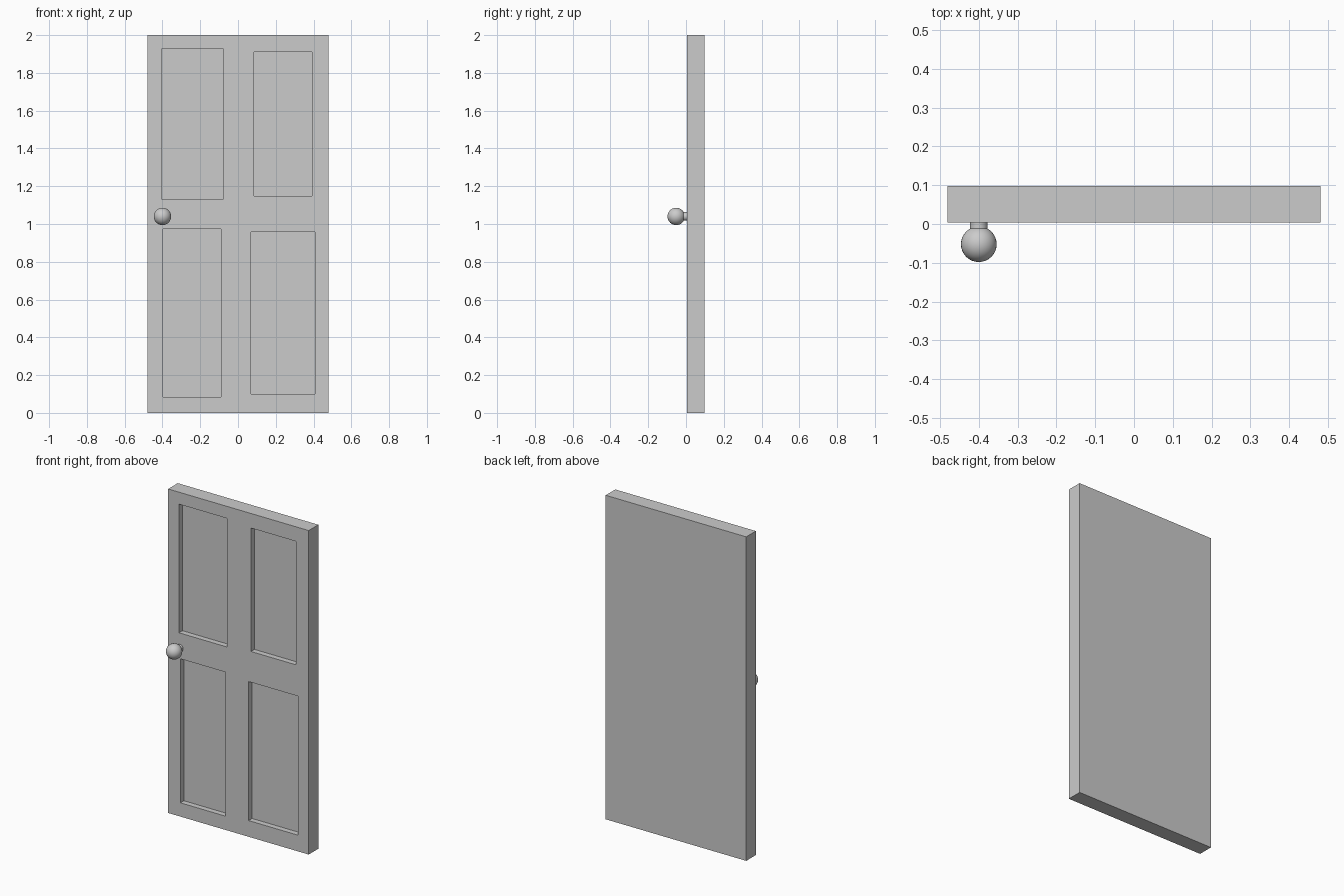
import bpy
import bmesh
from math import pi
from mathutils import Matrix, Vector

if "Cube" in bpy.data.objects:
    bpy.data.objects.remove(bpy.data.objects["Cube"])

FRONT, BACK = 0.004, 0.098      # front and back faces of the slab
RECESS = 0.034                  # depth of the panels


def add_box(bm, lo, hi):
    lo, hi = Vector(lo), Vector(hi)
    m = Matrix.Translation((lo + hi) / 2) @ Matrix.Diagonal((*(hi - lo), 1))
    bmesh.ops.create_cube(bm, size=1, matrix=m)


def make_object(name, bm):
    mesh = bpy.data.meshes.new(name)
    bm.to_mesh(mesh)
    bm.free()
    ob = bpy.data.objects.new(name, mesh)
    bpy.context.collection.objects.link(ob)
    return ob


# Door slab
bm = bmesh.new()
add_box(bm, (-0.48, FRONT, 0), (0.48, BACK, 2))
door = make_object("door_slab", bm)

# Four recessed panels: x0, x1, z0, z1
panels = [
    (-0.406, -0.078, 1.132, 1.926),
    (0.086, 0.393, 1.148, 1.910),
    (-0.396, -0.089, 0.085, 0.974),
    (0.070, 0.408, 0.100, 0.958),
]
bm = bmesh.new()
for x0, x1, z0, z1 in panels:
    add_box(bm, (x0, FRONT - 0.1, z0), (x1, FRONT + RECESS, z1))
cutter = make_object("panel_cutter", bm)

mod = door.modifiers.new("panels", 'BOOLEAN')
mod.operation = 'DIFFERENCE'
mod.solver = 'EXACT'
mod.object = cutter
bpy.context.view_layer.objects.active = door
door.select_set(True)
bpy.ops.object.modifier_apply(modifier=mod.name)
bpy.data.objects.remove(cutter)

# Knob stem
bpy.ops.mesh.primitive_cylinder_add(vertices=32, radius=0.0225, depth=0.03,
                                    location=(-0.4, FRONT - 0.015, 1.04),
                                    rotation=(pi / 2, 0, 0))
bpy.context.object.name = "knob_stem"
bpy.ops.object.shade_smooth_by_angle()

# Round knob
bpy.ops.mesh.primitive_uv_sphere_add(segments=32, ring_count=16, radius=0.046,
                                     location=(-0.4, -0.052, 1.04),
                                     rotation=(pi / 2, 0, 0))
bpy.context.object.name = "knob"
bpy.ops.object.shade_smooth_by_angle()
